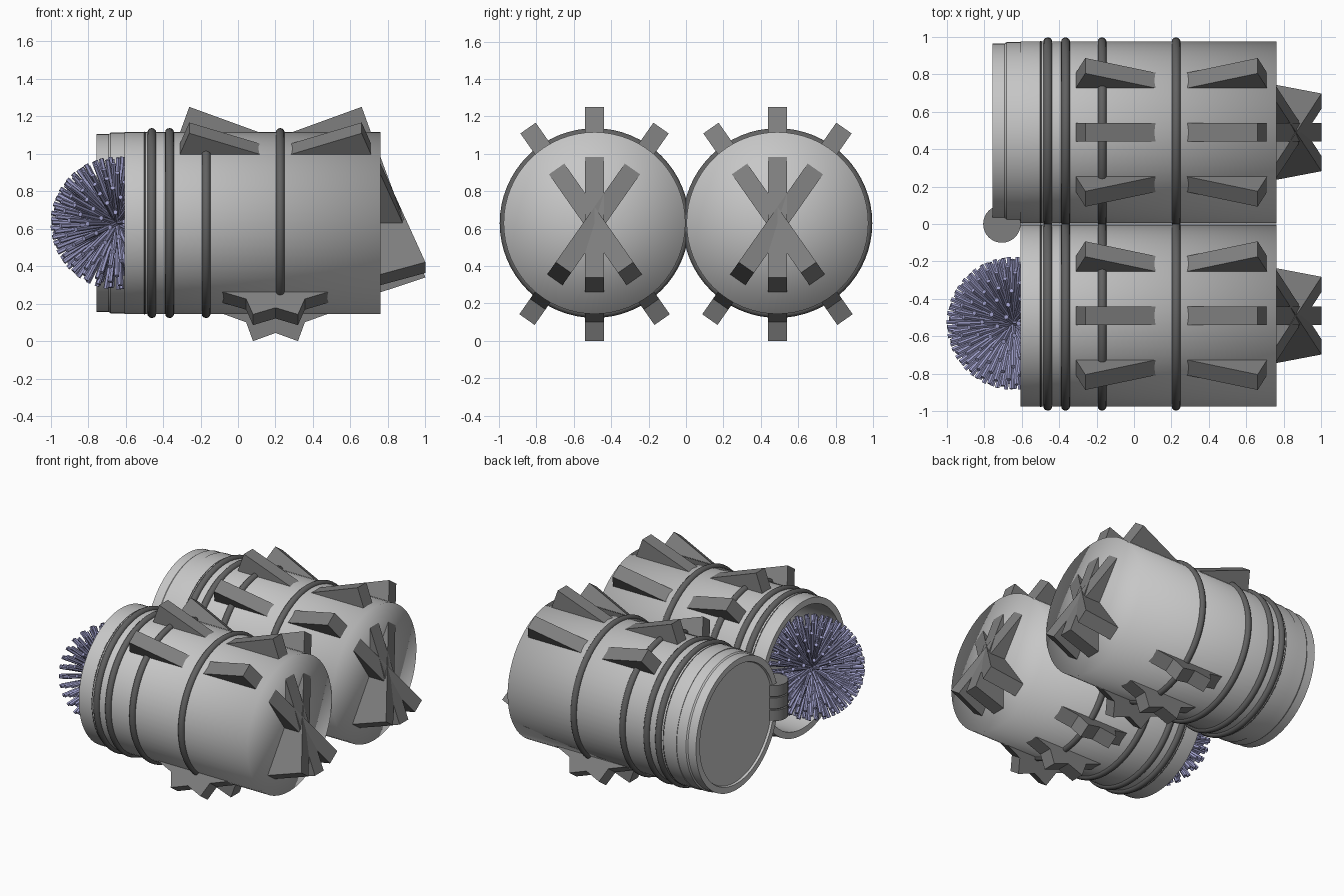
import bpy, bmesh, math
from mathutils import Vector

if "Cube" in bpy.data.objects:
    bpy.data.objects.remove(bpy.data.objects["Cube"])

ZC, YC, R = 0.63, 0.489, 0.486      # barrel axis height, side offset, radius


def material(name, rgb):
    m = bpy.data.materials.new(name)
    m.diffuse_color = (*rgb, 1)
    m.use_nodes = True
    m.node_tree.nodes["Principled BSDF"].inputs["Base Color"].default_value = m.diffuse_color
    return m


SHELL = material("light grey shell", (0.57, 0.57, 0.57))
FIN = material("mid grey fins", (0.21, 0.21, 0.21))
BAND = material("dark grey bands", (0.12, 0.12, 0.12))
SPIKE = material("lavender spikes", (0.34, 0.34, 0.58))


def finish(name, bm, mat, smooth=None):
    bmesh.ops.recalc_face_normals(bm, faces=bm.faces)
    me = bpy.data.meshes.new(name)
    bm.to_mesh(me)
    bm.free()
    me.materials.append(mat)
    ob = bpy.data.objects.new(name, me)
    bpy.context.collection.objects.link(ob)
    if smooth:
        bpy.ops.object.select_all(action='DESELECT')
        ob.select_set(True)
        bpy.context.view_layer.objects.active = ob
        bpy.ops.object.shade_smooth_by_angle(angle=math.radians(smooth))
    return ob


def lathe(bm, profile, yc, n=64, closed=False):
    """Revolve (x, radius) points around a barrel axis."""
    rings = []
    for x, r in profile:
        if r == 0:
            rings.append([bm.verts.new((x, yc, ZC))] * n)
        else:
            rings.append([bm.verts.new((x, yc + r * math.sin(2 * math.pi * i / n),
                                        ZC + r * math.cos(2 * math.pi * i / n))) for i in range(n)])
    pairs = list(zip(rings, rings[1:])) + ([(rings[-1], rings[0])] if closed else [])
    for a, b in pairs:
        for i in range(n):
            j = (i + 1) % n
            bm.faces.new(list(dict.fromkeys((a[i], a[j], b[j], b[i]))))


def plate(bm, poly, angle, yc, width=0.1):
    """Slab with an (x, radius) outline, turned around a barrel axis."""
    s, c = math.sin(angle), math.cos(angle)
    sides = [[bm.verts.new((x, yc + w * c + r * s, ZC + r * c - w * s)) for x, r in poly]
             for w in (-width / 2, width / 2)]
    bm.faces.new(sides[0])
    bm.faces.new(sides[1][::-1])
    for i in range(len(poly)):
        j = (i + 1) % len(poly)
        bm.faces.new((sides[0][i], sides[1][i], sides[1][j], sides[0][j]))


def fin_outline(x, r, length=0.45, depth=0.17, tilt=math.radians(20)):
    s, c = math.sin(tilt), math.cos(tilt)
    return [(x, r), (x + length * c, r - length * s),
            (x + length * c - depth * s, r - length * s - depth * c),
            (x - depth * s, r - depth * c)]


def mirror(poly):
    return [(0.4 - x, r) for x, r in poly]


TURN = math.radians(35)
for side, yc in (("left", YC), ("right", -YC)):
    # barrel shell with a recessed mouth; the far end blends softly into its cap
    bm = bmesh.new()
    lathe(bm, [(0.76, 0), (0.76, R), (-0.605, R), (-0.605, 0.44), (-0.2, 0.44), (-0.2, 0)], yc)
    shell = finish(side + "_barrel", bm, SHELL, 180)
    bm = bmesh.new()
    bm.from_mesh(shell.data)
    for e in bm.edges:
        if e.calc_face_angle(0) > 0.7:
            e.smooth = e.verts[0].co.x > 0
    bm.to_mesh(shell.data)
    bm.free()

    # round bands
    bm = bmesh.new()
    for x, minor in ((-0.46, 0.024), (-0.365, 0.024), (-0.17, 0.024), (0.225, 0.024), (-0.498, 0.004)):
        mid = R - 0.003 if minor > 0.01 else R - 0.002
        lathe(bm, [(x + minor * math.cos(k * math.pi / 6), mid + minor * math.sin(k * math.pi / 6))
                   for k in range(12)], yc, closed=True)
    finish(side + "_bands", bm, BAND, 60)

    # tilted fins: pairs on top, crossed pairs below, star on the end cap
    bm = bmesh.new()
    for k in (-1, 0, 1):
        upper, lower = fin_outline(-0.26, 0.62), fin_outline(0.08, 0.63)
        for poly in (upper, mirror(upper)):
            plate(bm, poly, k * TURN, yc)
        for poly in (lower, mirror(lower)):
            plate(bm, poly, math.pi + k * TURN, yc)
        plate(bm, [(0.75, 0.38), (1.0, -0.29), (0.75, -0.373)], k * TURN, yc)
    finish(side + "_fins", bm, FIN)

# closed lid with a recessed face on one barrel
bm = bmesh.new()
lathe(bm, [(-0.6, 0), (-0.6, R - 0.004), (-0.68, R - 0.004), (-0.69, R - 0.012), (-0.755, R - 0.012),
           (-0.755, 0.43), (-0.74, 0.425), (-0.74, 0)], YC)
finish("lid", bm, SHELL, 35)

# hinge knuckles on a slimmer pin
bm = bmesh.new()
for z, r, h in ((0.63, 0.085, 0.25), (0.54, 0.1, 0.08), (0.63, 0.1, 0.08), (0.72, 0.1, 0.08)):
    res = bmesh.ops.create_cone(bm, cap_ends=True, segments=32, radius1=r, radius2=r, depth=h)
    bmesh.ops.translate(bm, verts=res["verts"], vec=(-0.705, 0, z))
finish("hinge", bm, FIN, 35)

# ball of thin rods in the open mouth
bm = bmesh.new()
centre, count = Vector((-0.645, -0.53, ZC)), 300
for i in range(count):
    z = 1 - 2 * (i + 0.5) / count
    a = i * math.pi * (3 - math.sqrt(5))
    d = Vector((math.sqrt(1 - z * z) * math.cos(a), math.sqrt(1 - z * z) * math.sin(a), z))
    res = bmesh.ops.create_cone(bm, cap_ends=True, segments=6, radius1=0.013, radius2=0.013, depth=0.355)
    bmesh.ops.rotate(bm, verts=res["verts"], matrix=d.to_track_quat('Z', 'Y').to_matrix())
    bmesh.ops.translate(bm, verts=res["verts"], vec=centre + d * 0.1775)
finish("spike_ball", bm, SPIKE)
